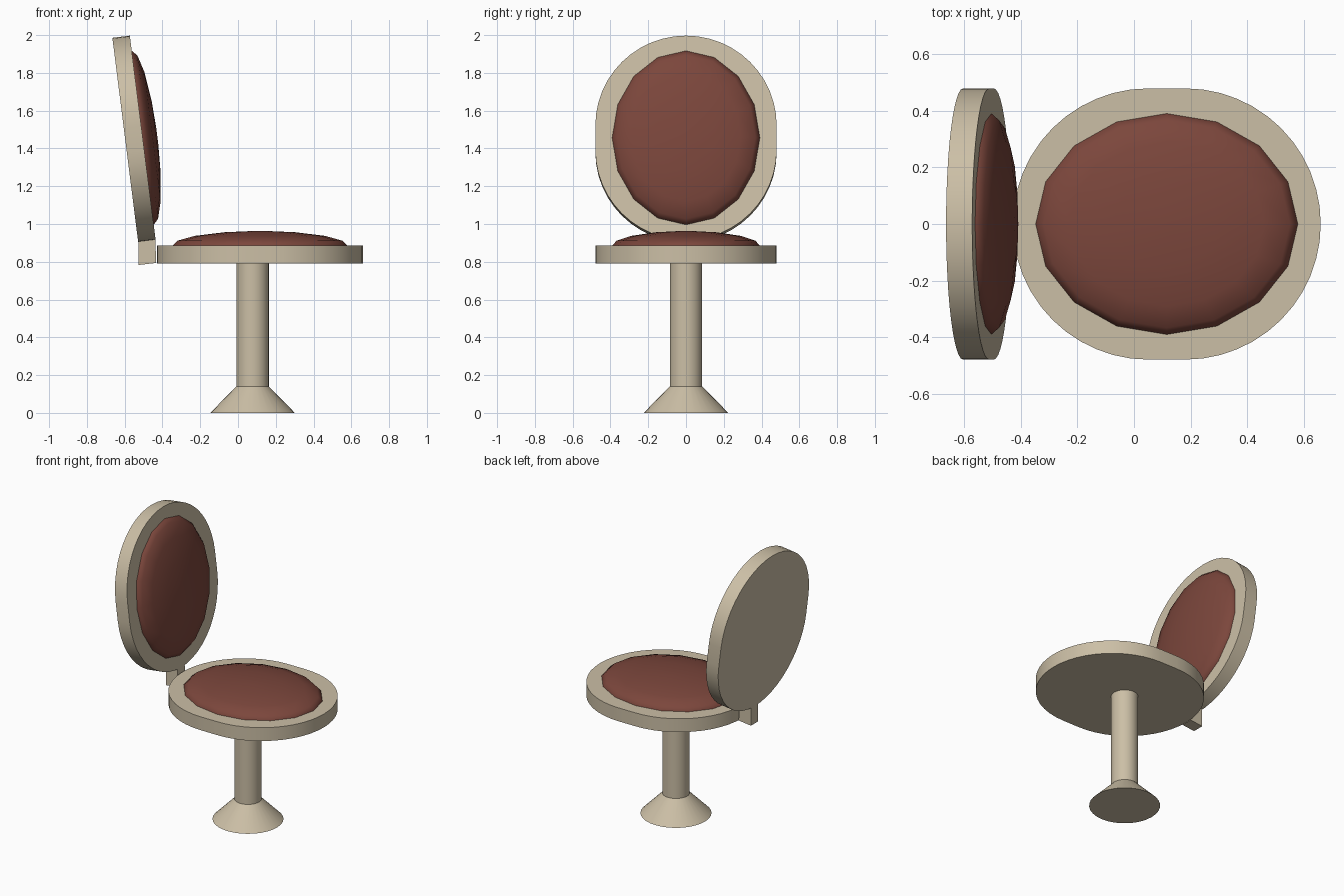
import bpy, bmesh
from math import sin, cos, pi, radians

if "Cube" in bpy.data.objects:
    bpy.data.objects.remove(bpy.data.objects["Cube"])


def material(name, color):
    m = bpy.data.materials.new(name)
    m.diffuse_color = color
    m.use_nodes = True
    m.node_tree.nodes["Principled BSDF"].inputs["Base Color"].default_value = m.diffuse_color
    return m


BEIGE = material("beige", (0.60, 0.52, 0.38, 1))
RED = material("red_brown", (0.20, 0.062, 0.045, 1))


def finish(bm, name, mat, loc=(0, 0, 0), rot_y=0, angle=35):
    bmesh.ops.recalc_face_normals(bm, faces=bm.faces)
    me = bpy.data.meshes.new(name)
    bm.to_mesh(me)
    bm.free()
    ob = bpy.data.objects.new(name, me)
    bpy.context.collection.objects.link(ob)
    ob.location = loc
    ob.rotation_euler.y = rot_y
    me.materials.append(mat)
    bpy.ops.object.select_all(action='DESELECT')
    ob.select_set(True)
    bpy.context.view_layer.objects.active = ob
    bpy.ops.object.shade_smooth_by_angle(angle=radians(angle))
    return ob


def prism(points, offset):
    bm = bmesh.new()
    face = bm.faces.new([bm.verts.new(p) for p in points])
    ext = bmesh.ops.extrude_face_region(bm, geom=[face], use_keep_orig=True)
    verts = [g for g in ext["geom"] if isinstance(g, bmesh.types.BMVert)]
    bmesh.ops.translate(bm, verts=verts, vec=offset)
    return bm


def lathe(rings, n, sx=1, sy=1):
    # stacked rings of (radius, height), capped at both ends
    bm = bmesh.new()
    loops = [[bm.verts.new((r * sx * cos(2 * pi * i / n), r * sy * sin(2 * pi * i / n), z))
              for i in range(n)] for r, z in rings]
    for a, b in zip(loops, loops[1:]):
        for i in range(n):
            j = (i + 1) % n
            bm.faces.new((a[i], a[j], b[j], b[i]))
    bm.faces.new(loops[0])
    bm.faces.new(loops[-1])
    return bm


def padded_panel(name, loc, rot_y):
    # stadium-shaped plate whose front surface passes through loc
    r, half, n = 0.48, 0.065, 24
    pts = []
    for side in (0, 1):
        for i in range(n + 1):
            a = -pi / 2 + pi * side + pi * i / n
            pts.append((half * (1 - 2 * side) + r * cos(a), r * sin(a), 0))
    finish(prism(pts, (0, 0, -0.093)), name, BEIGE, loc, rot_y)
    # low-poly domed cushion
    rings = [(1, -0.02)] + [(cos(radians(t)), 0.078 * sin(radians(t)))
                            for t in (0, 20, 42, 66, 85)]
    finish(lathe(rings, 16, 0.464, 0.391), name + "_cushion", RED, loc, rot_y, 60)


# seat and leaning backrest
padded_panel("seat", (0.116, 0, 0.885), 0)
padded_panel("backrest", (-0.5045, 0, 1.4565), radians(82.8))

# bracket under the backrest
bracket = [(-0.527, -0.04, 0.783), (-0.433, -0.04, 0.794),
           (-0.438, -0.04, 0.925), (-0.527, -0.04, 0.915)]
finish(prism(bracket, (0, 0.08, 0)), "backrest_bracket", BEIGE)

# pedestal post with flared foot
finish(lathe([(0.224, 0), (0.086, 0.14), (0.086, 0.80)], 32),
       "pedestal", BEIGE, (0.077, 0, 0))
